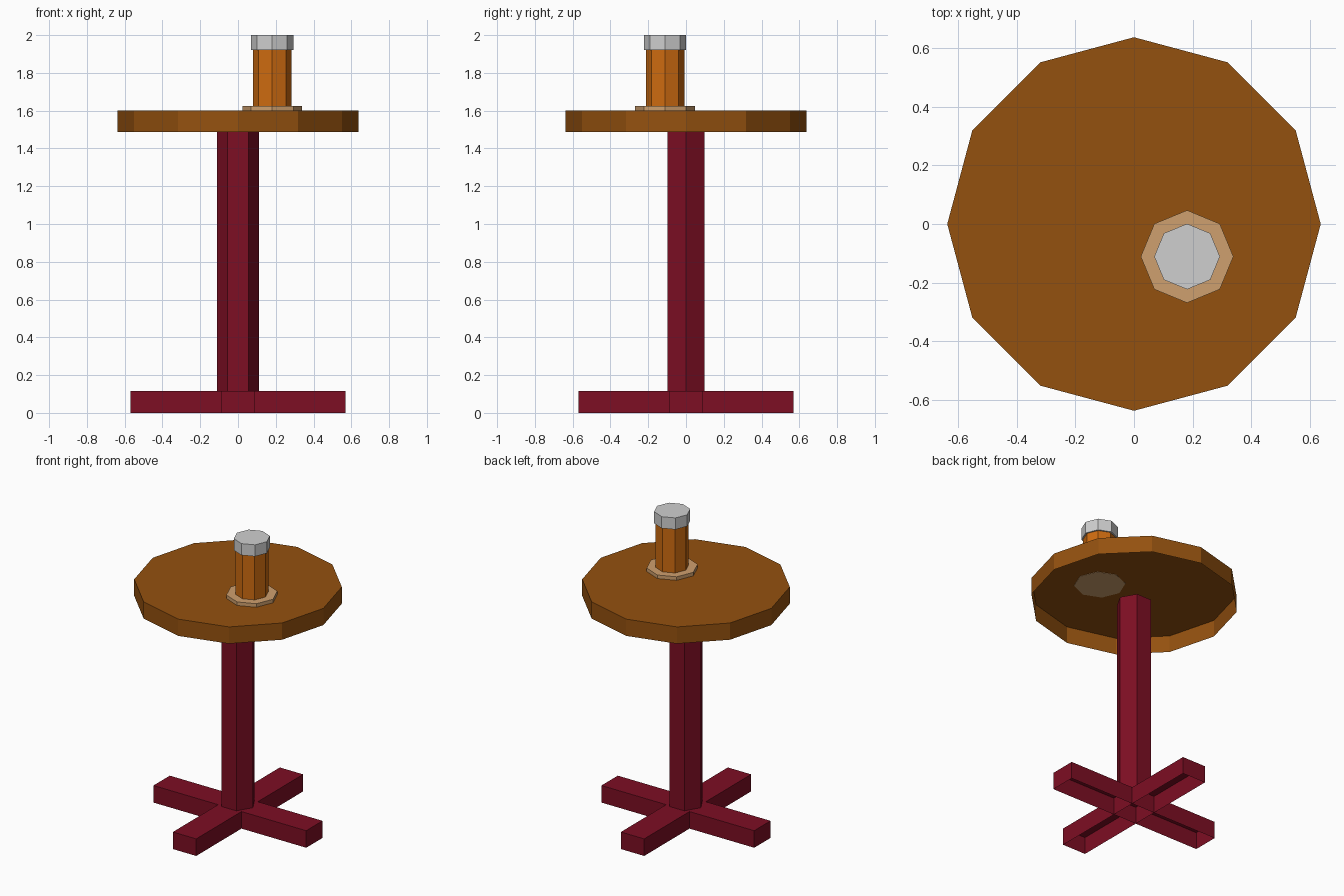
import bpy, bmesh
from math import cos, sin, tau

cube = bpy.data.objects.get("Cube")
if cube:
    bpy.data.objects.remove(cube, do_unlink=True)


def material(name, rgb):
    """Flat material from an 8-bit sRGB colour."""
    col = [((c / 255 + 0.055) / 1.055) ** 2.4 for c in rgb] + [1]
    m = bpy.data.materials.new(name)
    m.use_nodes = True
    m.diffuse_color = col
    m.node_tree.nodes["Principled BSDF"].inputs["Base Color"].default_value = col
    return m


brown_wood = material("brown wood", (148, 81, 15))
dark_red = material("dark red", (125, 14, 35))
amber = material("amber", (205, 107, 16))
light_grey = material("light grey", (207, 207, 207))
tan = material("tan", (207, 160, 110))


def prism(name, outline, z0, z1, mat, bottom=True):
    """Upright prism over a counter-clockwise outline; bottom may be left open."""
    bm = bmesh.new()
    low = [bm.verts.new((x, y, z0)) for x, y in outline]
    high = [bm.verts.new((x, y, z1)) for x, y in outline]
    n = len(outline)
    for i in range(n):
        j = (i + 1) % n
        bm.faces.new((low[i], low[j], high[j], high[i]))
    bm.faces.new(high)
    if bottom:
        bm.faces.new(low[::-1])
    mesh = bpy.data.meshes.new(name)
    bm.to_mesh(mesh)
    bm.free()
    mesh.materials.append(mat)
    obj = bpy.data.objects.new(name, mesh)
    bpy.context.collection.objects.link(obj)
    return obj


def polygon(sides, r, x=0, y=0):
    return [(x + r * cos(tau * i / sides), y + r * sin(tau * i / sides))
            for i in range(sides)]


def rectangle(hx, hy):
    return [(-hx, -hy), (hx, -hy), (hx, hy), (-hx, hy)]


# Crossed foot bars, hollow underneath
REACH, HALF, FOOT_TOP = 0.57, 0.087, 0.115
prism("foot_bar_across", rectangle(REACH, HALF), 0, FOOT_TOP, dark_red, bottom=False)
prism("foot_bar_along", rectangle(HALF, REACH), 0, FOOT_TOP, dark_red, bottom=False)

# Six-sided post
TABLE_LOW, TABLE_TOP = 1.487, 1.6
prism("post", polygon(6, 0.112), FOOT_TOP, TABLE_LOW, dark_red)

# Twelve-sided table top, a shell open underneath
prism("table_top", polygon(12, 0.637), TABLE_LOW, TABLE_TOP, brown_wood, bottom=False)

# Coaster (its base shows just under the table skin), bottle and cap
SPOT = (0.181, -0.111)
prism("coaster", polygon(8, 0.158, *SPOT), TABLE_TOP - 0.002, 1.624, tan)
prism("bottle", polygon(8, 0.102, *SPOT), 1.624, 1.922, amber)
prism("bottle_cap", polygon(8, 0.112, *SPOT), 1.922, 2.0, light_grey)
